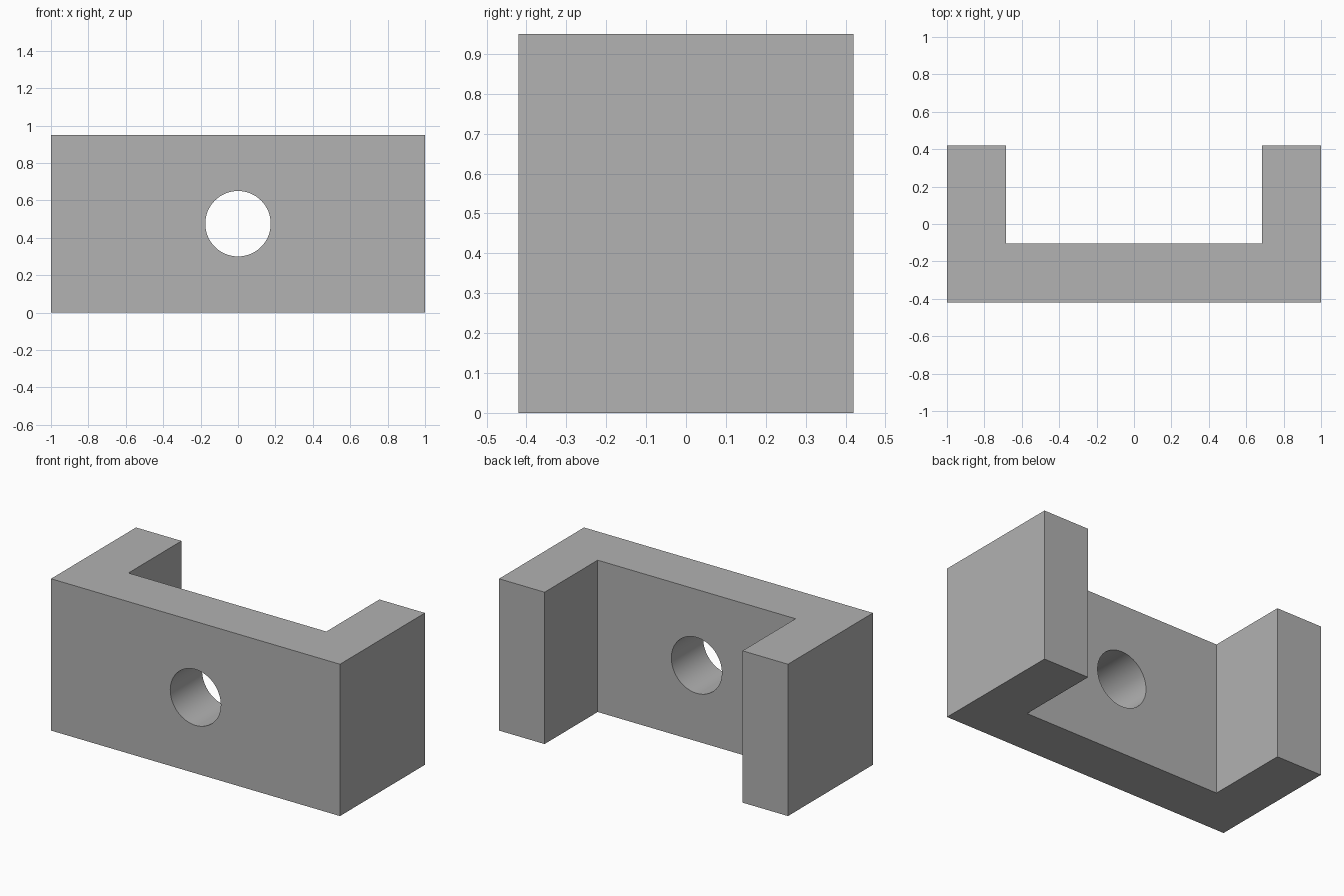
import bpy
import bmesh
from math import radians

HALF_WIDTH, HALF_DEPTH, HEIGHT = 1.0, 0.42, 0.95
INNER_X, INNER_Y = 0.685, -0.105
HOLE_RADIUS = 0.175

cube = bpy.data.objects.get("Cube")
if cube:
    bpy.data.objects.remove(cube, do_unlink=True)

# Plain grey finish
grey = bpy.data.materials.new("grey")
grey.use_nodes = True
colour = (0.445, 0.445, 0.445, 1.0)
grey.diffuse_color = colour
grey.node_tree.nodes["Principled BSDF"].inputs["Base Color"].default_value = colour

# U-shaped bracket: half outline mirrored across x, then extruded upwards
half = [(HALF_WIDTH, -HALF_DEPTH), (HALF_WIDTH, HALF_DEPTH),
        (INNER_X, HALF_DEPTH), (INNER_X, INNER_Y)]
outline = half + [(-x, y) for x, y in reversed(half)]

bm = bmesh.new()
base = bm.faces.new([bm.verts.new((x, y, 0)) for x, y in outline])
top = bmesh.ops.extrude_face_region(bm, geom=[base])["geom"]
bmesh.ops.translate(bm, vec=(0, 0, HEIGHT),
                    verts=[v for v in top if isinstance(v, bmesh.types.BMVert)])
bmesh.ops.recalc_face_normals(bm, faces=bm.faces)
mesh = bpy.data.meshes.new("bracket")
bm.to_mesh(mesh)
bm.free()
mesh.materials.append(grey)
bracket = bpy.data.objects.new("bracket", mesh)
bpy.context.collection.objects.link(bracket)

# Round hole through the middle of the front wall
bpy.ops.mesh.primitive_cylinder_add(
    vertices=64, radius=HOLE_RADIUS, depth=0.6,
    location=(0, (INNER_Y - HALF_DEPTH) / 2, HEIGHT / 2),
    rotation=(radians(90), 0, 0))
cutter = bpy.context.object
cutter.name = "hole_cutter"
cutter.hide_render = True
cutter.data.materials.append(grey)

cut = bracket.modifiers.new("hole", 'BOOLEAN')
cut.operation = 'DIFFERENCE'
cut.solver = 'EXACT'
cut.object = cutter

bpy.ops.object.select_all(action='DESELECT')
bracket.select_set(True)
bpy.context.view_layer.objects.active = bracket
bpy.ops.object.modifier_apply(modifier=cut.name)
bpy.data.objects.remove(cutter, do_unlink=True)

# Smooth hole wall, sharp bracket edges
bpy.ops.object.shade_smooth_by_angle(angle=radians(30))
